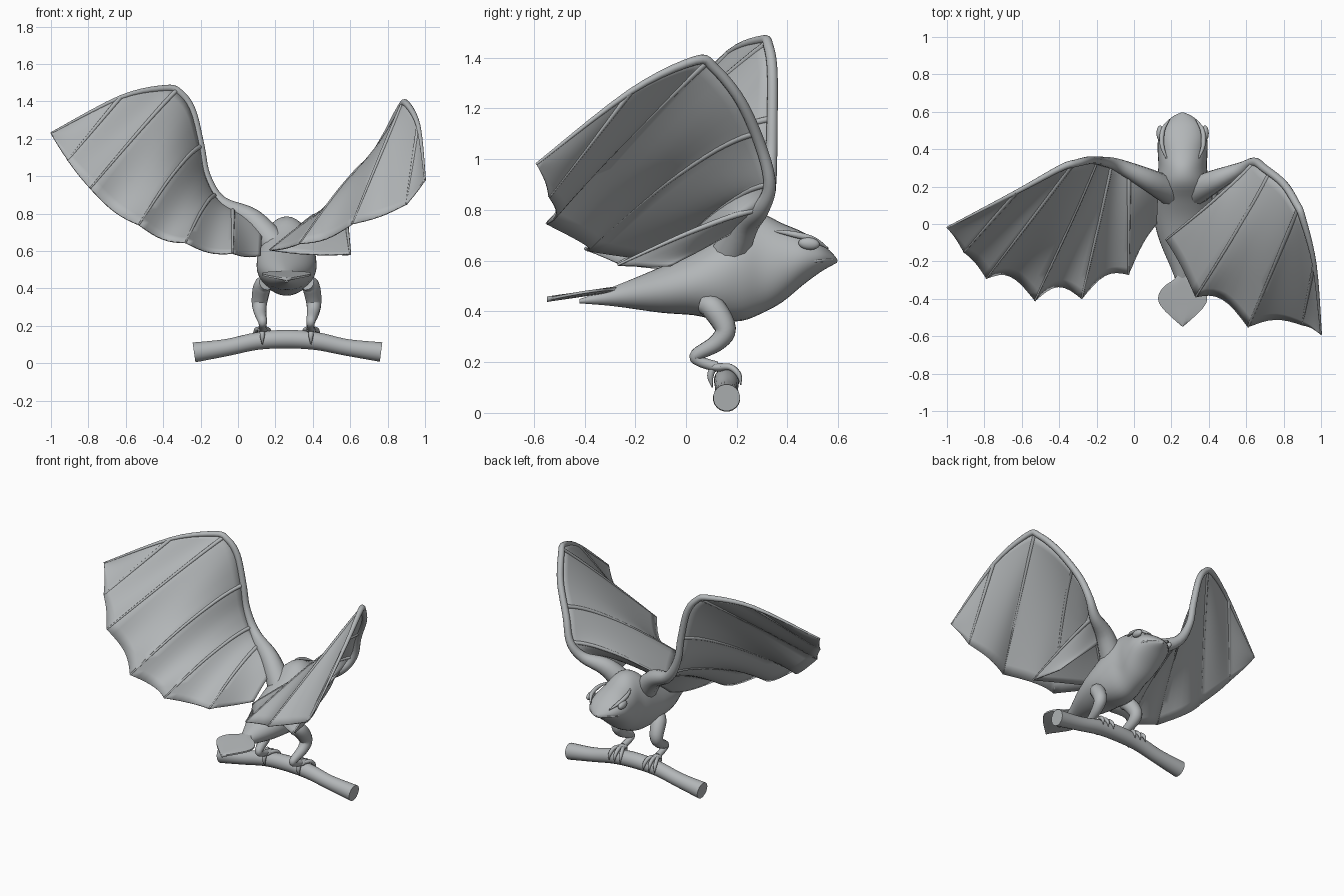
import bpy, bmesh, math
from mathutils import Vector

if "Cube" in bpy.data.objects:
    bpy.data.objects.remove(bpy.data.objects["Cube"], do_unlink=True)

CX = 0.26   # body centre line
grey = bpy.data.materials.new("clay grey")
grey.use_nodes = True
COLOUR = (0.45, 0.47, 0.48, 1)
grey.diffuse_color = COLOUR
grey.node_tree.nodes["Principled BSDF"].inputs["Base Color"].default_value = COLOUR


def finish(name, bm, angle=50):
    bmesh.ops.recalc_face_normals(bm, faces=bm.faces)
    mesh = bpy.data.meshes.new(name)
    bm.to_mesh(mesh)
    bm.free()
    mesh.materials.append(grey)
    ob = bpy.data.objects.new(name, mesh)
    bpy.context.collection.objects.link(ob)
    bpy.ops.object.select_all(action='DESELECT')
    ob.select_set(True)
    bpy.context.view_layer.objects.active = ob
    bpy.ops.object.shade_smooth_by_angle(angle=math.radians(angle))
    return ob


def spline(pts, t):
    """Smooth curve through pts (any dimension), t counted in points."""
    n = len(pts) - 1
    i = min(int(t), n - 1)
    f = t - i
    a, b, c, d = (Vector(pts[min(max(k, 0), n)]) for k in (i - 1, i, i + 1, i + 2))
    return 0.5 * (2 * b + (c - a) * f + (2 * a - 5 * b + 4 * c - d) * f * f
                  + (3 * b - a - 3 * c + d) * f ** 3)


def sample(pts, steps):
    n = (len(pts) - 1) * steps
    return [spline(pts, k / steps) for k in range(n + 1)]


def skin(bm, rings):
    """Join rings of points into a closed skin with capped ends."""
    loops = [[bm.verts.new(p) for p in ring] for ring in rings]
    n = len(loops[0])
    for r, s in zip(loops, loops[1:]):
        for k in range(n):
            bm.faces.new((r[k], r[(k + 1) % n], s[(k + 1) % n], s[k]))
    bm.faces.new(loops[0])
    bm.faces.new(loops[-1])


def tube(name, pts, steps=5, seg=12):
    """Round tube through points given as (x, y, z, radius)."""
    path = sample(pts, steps)
    centres = [p.to_3d() for p in path]
    rings = []
    side = None
    for i, p in enumerate(path):
        d = (centres[min(i + 1, len(path) - 1)] - centres[max(i - 1, 0)]).normalized()
        side = d.orthogonal() if side is None else side - d * side.dot(d)
        side.normalize()
        up = d.cross(side)
        rings.append([centres[i] + max(p[3], 0.002) * (side * math.cos(a) + up * math.sin(a))
                      for a in (2 * math.pi * k / seg for k in range(seg))])
    bm = bmesh.new()
    skin(bm, rings)
    return finish(name, bm)


def blob(name, centre, size, tilt=0):
    bm = bmesh.new()
    bmesh.ops.create_uvsphere(bm, u_segments=20, v_segments=12, radius=1)
    bmesh.ops.scale(bm, vec=size, verts=bm.verts)
    ob = finish(name, bm)
    ob.location = centre
    ob.rotation_euler.x = tilt
    return ob


# Body and head: elliptical sections (y, centre z, half width, half height)
sections = [(-.42, .44, .01, .008), (-.28, .46, .045, .04), (-.1, .485, .12, .09),
            (.03, .51, .155, .125), (.13, .533, .16, .168), (.22, .568, .148, .205),
            (.3, .588, .13, .195), (.38, .592, .133, .155), (.46, .608, .13, .105),
            (.53, .613, .1, .058), (.575, .606, .05, .025), (.595, .6, .01, .008)]
rings = []
for y, z, w, h in sample(sections, 4):
    rings.append([(CX + w * math.cos(a), y, z + h * math.sin(a))
                  for a in (2 * math.pi * k / 32 for k in range(32))])
bm = bmesh.new()
skin(bm, rings)
finish("body", bm)

# Leaf shaped tail: outline rows (y, z, half width), thinner at the edges
bm = bmesh.new()
tail = [(-.25, .49, .015), (-.295, .485, .045), (-.33, .48, .095), (-.37, .474, .125),
        (-.41, .468, .13), (-.45, .462, .108), (-.5, .455, .058), (-.548, .448, .003)]
rings = []
for y, z, w in sample(tail, 3):
    halves = [[(CX + w * f, y, z + .05 * w * f * f + s * (.011 - .006 * f * f))
               for f in (-1, -.6, -.2, .2, .6, 1)] for s in (1, -1)]
    rings.append(halves[0] + halves[1][::-1])
skin(bm, rings)
finish("tail", bm)

# Eyes, brows, beak edge, legs and claws, mirrored about the body
for s, side in ((-1, "right"), (1, "left")):
    blob(side + "_eye", (CX + s * .12, .485, .667), (.02, .042, .024), -.1)
    tube(side + "_brow", [(CX + s * x, y, z, r) for x, y, z, r in
         ((.085, .35, .717, .004), (.11, .42, .705, .012),
          (.106, .5, .684, .012), (.07, .56, .648, .003))])
    tube(side + "_mouth", [(CX + s * x, y, z, .006) for x, y, z in
         ((.113, .46, .59), (.1, .52, .6), (.05, .57, .602), (0, .592, .6))])
    tube(side + "_leg", [(CX + s * x, y, z, r) for x, y, z, r in
         ((.11, .07, .43, .04), (.13, .11, .41, .048), (.145, .155, .33, .042),
          (.142, .12, .275, .034), (.13, .04, .228, .025), (.128, .055, .203, .021),
          (.13, .12, .182, .021))])
    blob(side + "_foot", (CX + s * .13, .13, .18), (.028, .04, .017))
    for k in (-1, 0, 1):
        x = CX + s * .13
        tube(side + "_toe", [(x + k * .01, .13, .18, .013), (x + k * .03, .175, .18, .013),
             (x + k * .04, .208, .15, .011), (x + k * .042, .216, .11, .002)], seg=8)
    tube(side + "_back_toe", [(x, .13, .18, .014), (x, .105, .17, .014),
         (x, .096, .14, .012), (x, .104, .1, .002)], seg=8)

# Branch
tube("branch", [(-.235, .16, .058, .054), (-.06, .16, .084, .046), (.1, .16, .118, .047),
     (.26, .16, .129, .05), (.42, .16, .118, .048), (.58, .16, .085, .045),
     (.765, .16, .06, .053)], seg=20)


def wing(side, arm, marks, ends, lift, scallop):
    """arm: bone path; marks: arm positions where ribs start; ends: rib ends;
    lift: how far each rib arches upward; scallop: depth of each panel's edge."""
    ends = [Vector(e) for e in ends]

    def rib_point(t, b, v, rise):
        a = spline(arm, t).to_3d()
        return a.lerp(b, v) + Vector((0, -.4, 1)) * rise * math.sin(math.pi * v ** .75)

    # Membrane: one sagging panel between neighbouring ribs, trailing edge drawn forward
    bm = bmesh.new()
    cols, rows = 8, 14
    grid = []
    for p in range(len(marks) - 1):
        for c in range(cols + (p == len(marks) - 2)):
            f = c / cols
            t = marks[p] + (marks[p + 1] - marks[p]) * f
            b = ends[p].lerp(ends[p + 1], f)
            rise = lift[p] + (lift[p + 1] - lift[p]) * f
            arch = math.sin(math.pi * f)
            edge = Vector((0, 1, -.4)) * scallop[p] * arch
            sag = Vector((0, .7, -.7)) * .012 * arch
            grid.append([bm.verts.new(rib_point(t, b, v, rise) + edge * v ** 2.5
                                      + sag * math.sin(math.pi * v))
                         for v in (r / rows for r in range(rows + 1))])
    for g, h in zip(grid, grid[1:]):
        for r in range(rows):
            bm.faces.new((g[r], h[r], h[r + 1], g[r + 1]))
    bmesh.ops.remove_doubles(bm, verts=bm.verts, dist=1e-4)
    ob = finish(side + "_wing_membrane", bm)
    solid = ob.modifiers.new("thickness", 'SOLIDIFY')
    solid.thickness = .008
    solid.offset = 0

    # Arm bone and ribs
    tube(side + "_wing_arm", arm)
    for t, e, rise in list(zip(marks, ends, lift))[1:-1]:
        tube(side + "_wing_rib", [(*rib_point(t, e, v, rise), .013 - .008 * v)
             for v in (0, .1, .25, .5, .75, 1)], steps=4, seg=8)


RADII = (.08, .06, .035, .025, .022, .021, .02, .018, .012, .005)


def bone(points):
    return [(*p, r) for p, r in zip(points, RADII)]


wing("right",
     bone([(.22, .16, .6), (.08, .235, .765), (-.09, .315, .86), (-.17, .335, 1),
           (-.2, .34, 1.16), (-.245, .34, 1.35), (-.31, .325, 1.445), (-.39, .3, 1.47),
           (-.63, .17, 1.42), (-1, -.02, 1.23)]),
     (.7, 1.6, 2.3, 4, 6.3, 8, 9),
     [(.12, 0, .575), (-.03, -.27, .588), (-.28, -.4, .645), (-.53, -.41, .74),
      (-.79, -.29, .935), (-.91, -.15, 1.085), (-1, -.02, 1.23)],
     (.01, .025, .035, .04, .008, 0, 0), (.03, .06, .07, .07, .015, .01))
wing("left",
     bone([(.3, .16, .6), (.43, .23, .745), (.57, .295, .805), (.645, .33, .9), (.7, .295, 1.05),
           (.8, .215, 1.23), (.867, .11, 1.36), (.9, .035, 1.388), (.965, -.22, 1.265),
           (1, -.59, .98)]),
     (.9, 2, 3, 4.3, 6.4, 8, 9),
     [(.56, -.06, .578), (.6, -.27, .583), (.17, -.085, .605), (.33, -.39, .64),
      (.61, -.55, .745), (.9, -.54, .85), (1, -.59, .98)],
     (0, .015, .035, .04, .008, 0, 0), (.01, .03, .02, .07, .035, .01))
